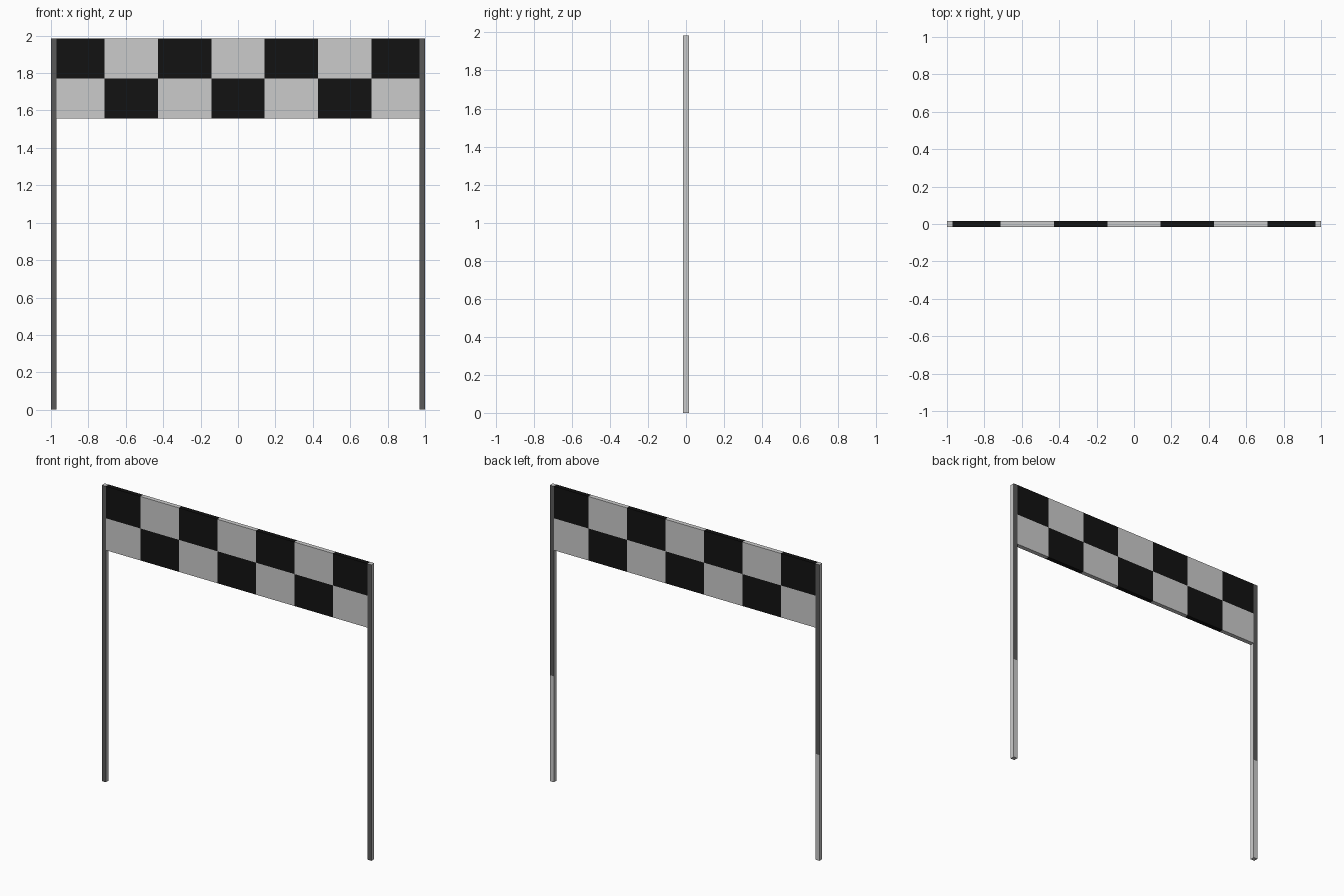
import bpy, bmesh, math
from mathutils import Vector, Matrix

if "Cube" in bpy.data.objects:
    bpy.data.objects.remove(bpy.data.objects["Cube"])

H = 1.985          # overall height
T = 0.03           # post and banner thickness
ROW = 0.2145       # checker height
COL = 2 / 7        # checker width
SPLIT = 0.71       # height where the dark rear paint of the posts ends


def material(name, value):
    m = bpy.data.materials.new(name)
    m.diffuse_color = (value, value, value, 1)
    m.use_nodes = True
    m.node_tree.nodes["Principled BSDF"].inputs["Base Color"].default_value = m.diffuse_color
    return m


light = material("light_grey", 0.8)
dark = material("dark_grey", 0.1)
black = material("black", 0.006)


def box(name, x0, x1, z0, z1, cuts, mats, pick):
    """Box cut by (axis, position) planes; pick(face) gives the material slot."""
    bm = bmesh.new()
    bmesh.ops.create_cube(bm, size=1, matrix=Matrix.LocRotScale(
        Vector(((x0 + x1) / 2, 0, (z0 + z1) / 2)), None, Vector((x1 - x0, T, z1 - z0))))
    for axis, pos in cuts:
        n = Vector((0, 0, 0))
        n[axis] = 1
        bmesh.ops.bisect_plane(bm, geom=bm.verts[:] + bm.edges[:] + bm.faces[:],
                               plane_co=n * pos, plane_no=n)
    bm.normal_update()
    for f in bm.faces:
        f.material_index = pick(f)
    me = bpy.data.meshes.new(name)
    bm.to_mesh(me)
    bm.free()
    for m in mats:
        me.materials.append(m)
    ob = bpy.data.objects.new(name, me)
    bpy.context.collection.objects.link(ob)


# posts: dark front, rear dark only on the upper part
def post_paint(f):
    z = f.calc_center_median().z
    return int(f.normal.y < -0.5 or (f.normal.y > 0.5 and z > SPLIT))


box("left_post", -1, -1 + T, 0, H, [(2, SPLIT)], [light, dark], post_paint)
box("right_post", 1 - T, 1, 0, H, [(2, SPLIT)], [light, dark], post_paint)


# checkered banner between the posts
def checker(f):
    c = f.calc_center_median()
    col = math.floor((c.x + 1) / COL)
    row = 0 if c.z > H - ROW else 1
    return int((col + row) % 2 == 0)


cuts = [(0, -1 + COL * i) for i in range(1, 7)] + [(2, H - ROW)]
box("checkered_banner", -1 + T, 1 - T, H - 2 * ROW, H, cuts, [light, black], checker)
